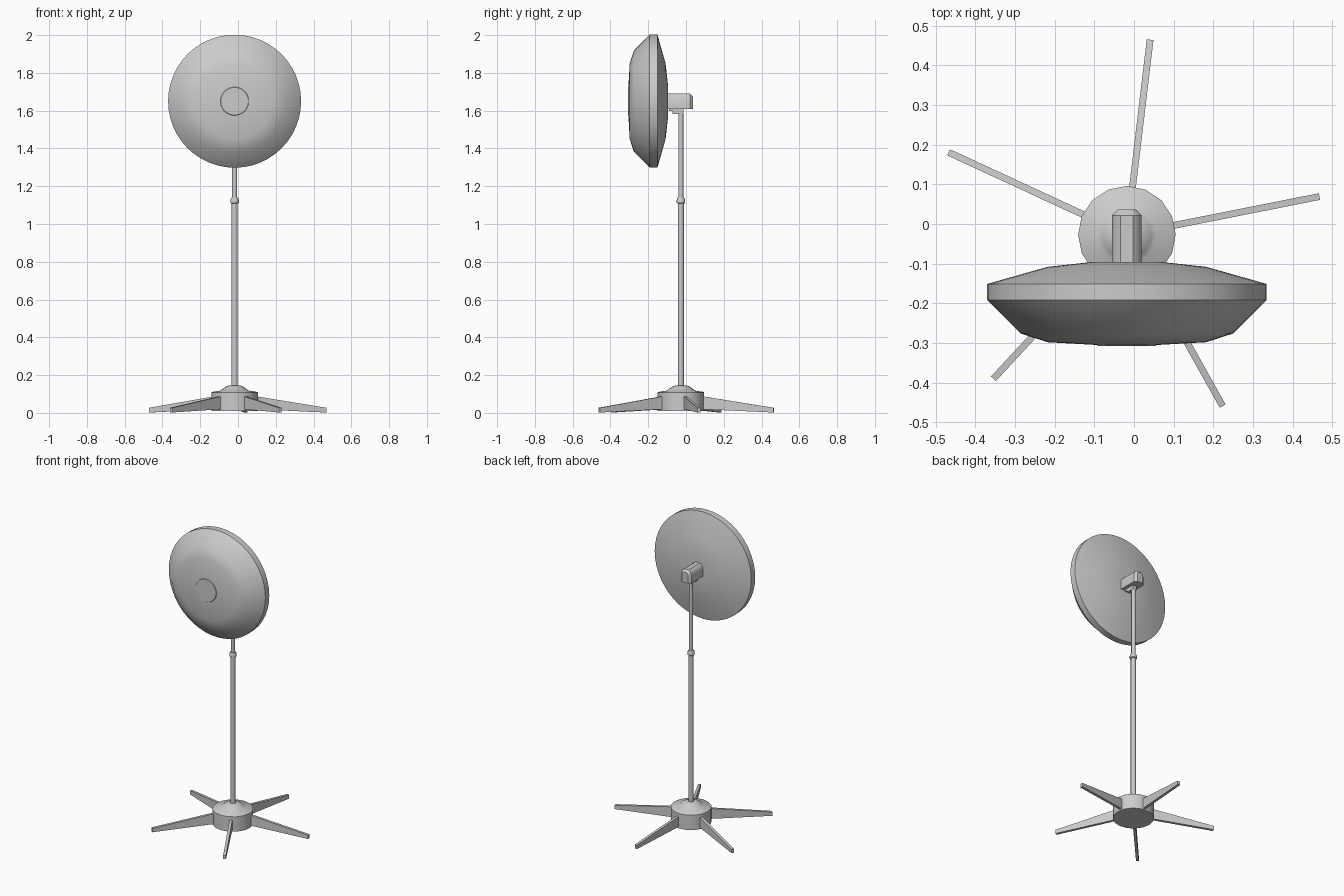
import bpy, bmesh
from math import pi, cos, sin, radians
from mathutils import Matrix, Vector

if "Cube" in bpy.data.objects:
    bpy.data.objects.remove(bpy.data.objects["Cube"])

CX, CY = -0.018, -0.027      # stand axis
DISH_Z = 1.65                # dish axis height


def finish(bm, name, smooth=None):
    bmesh.ops.recalc_face_normals(bm, faces=bm.faces[:])
    me = bpy.data.meshes.new(name)
    bm.to_mesh(me)
    bm.free()
    ob = bpy.data.objects.new(name, me)
    bpy.context.collection.objects.link(ob)
    if smooth:
        bpy.ops.object.select_all(action='DESELECT')
        ob.select_set(True)
        bpy.context.view_layer.objects.active = ob
        bpy.ops.object.shade_smooth_by_angle(angle=radians(smooth))
    return ob


def lathe(name, profile, sides, matrix, smooth=35):
    """Closed turned solid from (radius, height) points, capped at both ends."""
    bm = bmesh.new()
    rings = [[bm.verts.new(matrix @ Vector((r * cos(2 * pi * i / sides),
                                            r * sin(2 * pi * i / sides), h)))
              for i in range(sides)] for r, h in profile]
    for a, b in zip(rings, rings[1:]):
        for i in range(sides):
            j = (i + 1) % sides
            bm.faces.new((a[i], a[j], b[j], b[i]))
    bm.faces.new(rings[0])
    bm.faces.new(rings[-1])
    return finish(bm, name, smooth)


def prism(name, outline, depth, matrix, bevel_test=None, smooth=None):
    """Extrude an XY outline along z, optionally bevelling the chosen edges."""
    bm = bmesh.new()
    low = [bm.verts.new((x, y, 0)) for x, y in outline]
    high = [bm.verts.new((x, y, depth)) for x, y in outline]
    bm.faces.new(low)
    bm.faces.new(high)
    n = len(outline)
    for i in range(n):
        j = (i + 1) % n
        bm.faces.new((low[i], low[j], high[j], high[i]))
    if bevel_test:
        edges = [e for e in bm.edges if bevel_test(e)]
        bmesh.ops.bevel(bm, geom=edges, offset=0.015, segments=1,
                        affect='EDGES', clamp_overlap=True)
    bm.transform(matrix)
    return finish(bm, name, smooth)


stand = Matrix.Translation((CX, CY, 0))

# Base hub with low domed cover
lathe("base_hub", [(0.123, 0.01), (0.123, 0.108), (0.119, 0.111), (0.074, 0.118),
                   (0.062, 0.128), (0.046, 0.139), (0.028, 0.146)], 16, stand)

# Five tapering legs
side = [(0.10, 0.02), (0.495, 0.002), (0.495, 0.027), (0.10, 0.09)]
for k in range(5):
    turn = Matrix.Rotation(radians(11.2 + 72 * k), 4, 'Z')
    upright = Matrix.Rotation(pi / 2, 4, 'X')
    prism(f"leg_{k + 1}", side, 0.017,
          stand @ turn @ Matrix.Translation((0, 0.0085, 0)) @ upright)

# Telescopic pole
lathe("lower_pole", [(0.016, 0.14), (0.016, 1.115)], 16, stand)
lathe("pole_collar", [(0.017, 1.108), (0.022, 1.112), (0.022, 1.128), (0.017, 1.139)],
      16, stand)
lathe("upper_pole", [(0.013, 1.11), (0.013, 1.59)], 16, stand)

# Tilt bracket stepping from the pole up to the motor housing
for name, y0, y1, z0, z1 in (("tilt_bracket", -0.072, -0.014, 1.583, 1.60),
                             ("tilt_plate", -0.09, -0.014, 1.597, 1.612)):
    prism(name, [(-0.014, y0), (0.014, y0), (0.014, y1), (-0.014, y1)], z1 - z0,
          Matrix.Translation((CX, 0, z0)))

# Motor housing: arched section run backwards, rear edge chamfered
arch = [(-0.037, -0.042), (0.037, -0.042), (0.037, 0.012), (0.030, 0.030),
        (0.016, 0.040), (-0.016, 0.040), (-0.030, 0.030), (-0.037, 0.012)]
place = (Matrix.Translation((CX, 0.037, DISH_Z)) @ Matrix.Rotation(pi / 2, 4, 'X'))
prism("motor_housing", arch, 0.14, place,
      lambda e: all(abs(v.co.z) < 1e-5 for v in e.verts)
      and max(v.co.y for v in e.verts) > 0, 35)

# Round lamp head, axis along y (height in the profile = distance to the front)
axis = Matrix.Translation((CX, 0, DISH_Z)) @ Matrix.Rotation(pi / 2, 4, 'X')
lathe("dish_head", [(0.09, 0.096), (0.20, 0.108), (0.352, 0.151), (0.352, 0.192),
                    (0.268, 0.276), (0.20, 0.298), (0.075, 0.305), (0.073, 0.308)],
      48, axis, 32)
